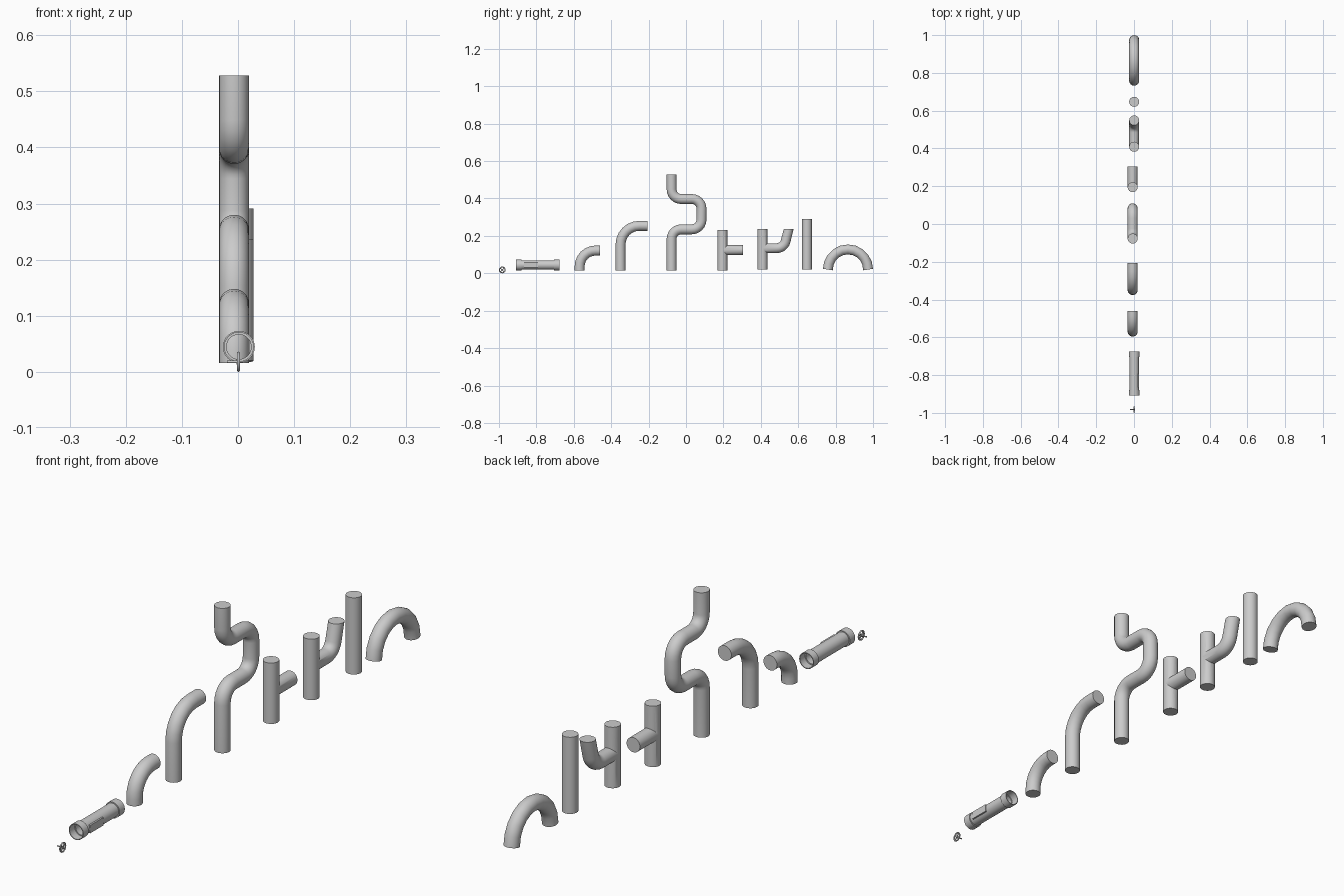
import bpy, bmesh
from math import pi, cos, sin, radians
from mathutils import Vector, Matrix

if "Cube" in bpy.data.objects:
    bpy.data.objects.remove(bpy.data.objects["Cube"])

R = 0.0265      # pipe radius
XA = -0.007     # x of the elbows, trap and tee
XB = 0.001      # x of the other fittings


def finish(name, bm, angle=40):
    bmesh.ops.recalc_face_normals(bm, faces=bm.faces[:])
    me = bpy.data.meshes.new(name)
    bm.to_mesh(me)
    bm.free()
    ob = bpy.data.objects.new(name, me)
    bpy.context.collection.objects.link(ob)
    smooth(ob, angle)
    return ob


def smooth(ob, angle=40):
    bpy.ops.object.select_all(action='DESELECT')
    ob.select_set(True)
    bpy.context.view_layer.objects.active = ob
    bpy.ops.object.shade_smooth_by_angle(angle=radians(angle))


def fillet(points, radius, steps=6):
    """Round the corners of a (y, z) polyline with circular arcs."""
    p = [Vector(q) for q in points]
    out = [p[0]]
    for a, b, c in zip(p, p[1:], p[2:]):
        u, v = (a - b).normalized(), (c - b).normalized()
        half = u.angle(v) / 2
        mid = (u + v).normalized()
        d = radius / sin(half)
        cen = b + mid * d
        sweep = pi / 2 - half
        side = (u - mid * u.dot(mid)).normalized()
        for i in range(steps + 1):
            t = sweep * (1 - 2 * i / steps)
            out.append(cen - mid * radius * cos(t) + side * radius * sin(t))
    return out + [p[-1]]


def pipe(name, path, x, r=R, sides=32, flat_end=False):
    """Closed round pipe swept along a (y, z) path."""
    bm = bmesh.new()
    rings = []
    n = len(path)
    for i, p in enumerate(path):
        t = (path[min(i + 1, n - 1)] - path[max(i - 1, 0)]).normalized()
        if flat_end and i == n - 1:
            t = Vector((0, 1))
        nrm = Vector((-t.y, t.x))
        ring = []
        for k in range(sides):
            a = 2 * pi * k / sides
            q = p + nrm * r * sin(a)
            ring.append(bm.verts.new((x + r * cos(a), q.x, q.y)))
        rings.append(ring)
    for a, b in zip(rings, rings[1:]):
        for k in range(sides):
            j = (k + 1) % sides
            bm.faces.new((a[k], a[j], b[j], b[k]))
    bm.faces.new(rings[0])
    bm.faces.new(rings[-1])
    return finish(name, bm)


def weld(main, branch):
    """Union a branch into its main pipe."""
    m = main.modifiers.new("union", 'BOOLEAN')
    m.operation, m.solver, m.object = 'UNION', 'EXACT', branch
    # keep the union as real geometry
    dg = bpy.context.evaluated_depsgraph_get()
    me = bpy.data.meshes.new_from_object(main.evaluated_get(dg))
    main.modifiers.clear()
    main.data = me
    bpy.data.objects.remove(branch)
    smooth(main)


# Elbows
pipe("short_elbow", fillet([(-0.569, 0.0155), (-0.569, 0.1215), (-0.461, 0.1215)], 0.085), XA)
pipe("long_elbow", fillet([(-0.350, 0.0155), (-0.350, 0.2535), (-0.206, 0.2535)], 0.1), XA)

# Trap with four bends
pipe("trap_pipe", fillet([(-0.077, 0.0155), (-0.077, 0.235), (0.083, 0.235), (0.083, 0.397),
                          (-0.077, 0.397), (-0.077, 0.5285)], 0.052), XA)

# Tee
tee = pipe("tee_pipe", [Vector((0.195, 0.0155)), Vector((0.195, 0.231))], XA)
weld(tee, pipe("tee_branch", [Vector((0.195, 0.124)), Vector((0.305, 0.124))], XA, 0.0262))

# Pipe with an upturned branch
wye = pipe("branch_pipe", [Vector((0.409, 0.02)), Vector((0.409, 0.236))], XB)
weld(wye, pipe("upturned_branch", fillet([(0.409, 0.134), (0.523, 0.134), (0.549, 0.236)], 0.05),
               XB, 0.0262, flat_end=True))

# Straight pipe and arch
pipe("straight_pipe", [Vector((0.647, 0.02)), Vector((0.647, 0.2915))], XB)
pipe("arch_pipe", [Vector((0.866 - 0.1075 * cos(pi * i / 10), 0.02 + 0.1075 * sin(pi * i / 10)))
                   for i in range(11)], XB)

# Hollow coupling: lathed wall profile (y, radius) around the y axis
y0, y1, c = -0.908, -0.676, 0.029
profile = [(y0, 0.0285), (y0 + c, 0.0285), (y0 + c, 0.0245), (y1 - c, 0.0245), (y1 - c, 0.0285),
           (y1, 0.0285), (y1, 0.0258), (y1 - c, 0.0258), (y1 - c, 0.022), (y0 + c, 0.022),
           (y0 + c, 0.0258), (y0, 0.0258)]
bm = bmesh.new()
N = 32
loops = [[bm.verts.new((0.0015 + r * cos(2 * pi * k / N), y, 0.0445 + r * sin(2 * pi * k / N)))
          for k in range(N)] for y, r in profile]
for a, b in zip(loops, loops[1:] + loops[:1]):
    for k in range(N):
        j = (k + 1) % N
        bm.faces.new((a[k], a[j], b[j], b[k]))
finish("coupling", bm)

# Raised panel on the coupling's side
bm = bmesh.new()
bmesh.ops.create_cube(bm, size=1, matrix=Matrix.Translation((0.0235, -0.829, 0.0445))
                      @ Matrix.Diagonal((0.008, 0.074, 0.028, 1)))
finish("coupling_panel", bm, 30)

# Small hand wheel: rim, hub, spokes and stem
WC = Vector((0.001, -0.982, 0.018))
bpy.ops.mesh.primitive_torus_add(location=WC, rotation=(0, pi / 2, 0), major_radius=0.0153,
                                 minor_radius=0.0027, major_segments=32, minor_segments=10)
rim = bpy.context.object
rim.name = "wheel_rim"
smooth(rim, 60)


def rod(name, a, b, r):
    d = b - a
    bm = bmesh.new()
    bmesh.ops.create_cone(bm, cap_ends=True, segments=12, radius1=r, radius2=r, depth=d.length,
                          matrix=Matrix.Translation((a + b) / 2)
                          @ d.to_track_quat('Z', 'Y').to_matrix().to_4x4())
    return finish(name, bm)


for i in range(2):
    d = Vector((0, cos(pi / 4 + i * pi / 2), sin(pi / 4 + i * pi / 2))) * 0.0145
    rod("wheel_spoke", WC - d, WC + d, 0.002)
rod("wheel_hub", WC - Vector((0.004, 0, 0)), WC + Vector((0.003, 0, 0)), 0.0045)
rod("wheel_stem", WC - Vector((0.021, 0, 0)), WC, 0.0022)
